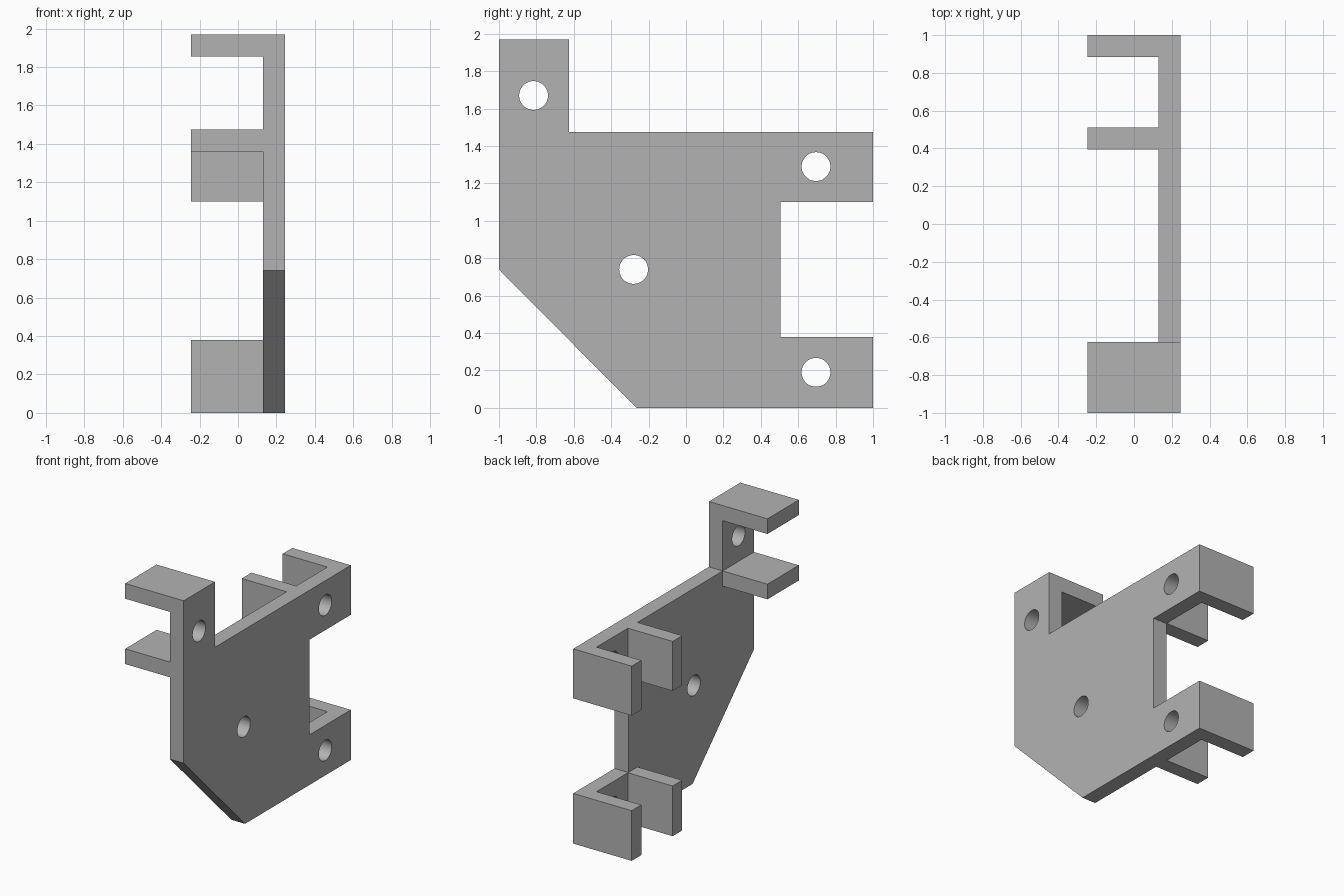
import bpy
import bmesh
from mathutils import Matrix, Vector

default = bpy.data.objects.get("Cube")
if default:
    bpy.data.objects.remove(default, do_unlink=True)

# Single flat grey
GREY = (0.45, 0.45, 0.45, 1)
grey = bpy.data.materials.new("plain grey")
grey.use_nodes = True
grey.diffuse_color = GREY
grey.node_tree.nodes["Principled BSDF"].inputs["Base Color"].default_value = GREY

OUTER, INNER = 0.245, 0.13    # plate faces along x
THICK = OUTER - INNER


def add_object(name, bm):
    bmesh.ops.recalc_face_normals(bm, faces=bm.faces)
    mesh = bpy.data.meshes.new(name)
    bm.to_mesh(mesh)
    bm.free()
    mesh.materials.append(grey)
    obj = bpy.data.objects.new(name, mesh)
    bpy.context.collection.objects.link(obj)
    return obj


def flange(name, y0, y1, z0, z1):
    """Box reaching from the plate's inner face to the far side."""
    bm = bmesh.new()
    bmesh.ops.create_cube(bm, size=1)
    bmesh.ops.scale(bm, vec=(INNER + OUTER, y1 - y0, z1 - z0), verts=bm.verts)
    bmesh.ops.translate(bm, vec=((INNER - OUTER) / 2, (y0 + y1) / 2, (z0 + z1) / 2),
                        verts=bm.verts)
    return add_object(name, bm)


# Plate outline in y, z
outline = [(-1, 0.74), (-0.265, 0), (1, 0), (1, 0.38), (0.505, 0.38), (0.505, 1.1),
           (1, 1.1), (1, 1.475), (-0.625, 1.475), (-0.625, 1.97), (-1, 1.97)]
bm = bmesh.new()
face = bm.faces.new([bm.verts.new((INNER, y, z)) for y, z in outline])
sweep = bmesh.ops.extrude_face_region(bm, geom=[face])
bmesh.ops.translate(bm, vec=(THICK, 0, 0),
                    verts=[v for v in sweep["geom"] if isinstance(v, bmesh.types.BMVert)])
plate = add_object("side_plate", bm)

# Screw holes through the plate
bm = bmesh.new()
for y, z in [(-0.815, 1.67), (0.695, 1.29), (0.695, 0.19), (-0.28, 0.74)]:
    place = Matrix.Translation(Vector((INNER, y, z))) @ Matrix.Rotation(1.5707963, 4, "Y")
    bmesh.ops.create_cone(bm, cap_ends=True, segments=48, radius1=0.077, radius2=0.077,
                          depth=0.5, matrix=place)
cutter = add_object("hole_cutter", bm)
cutter.hide_render = True

cut = plate.modifiers.new("holes", "BOOLEAN")
cut.operation = "DIFFERENCE"
cut.solver = "EXACT"
cut.object = cutter
bpy.context.view_layer.objects.active = plate
plate.select_set(True)
bpy.ops.object.modifier_apply(modifier=cut.name)
bpy.data.objects.remove(cutter, do_unlink=True)
bpy.ops.object.shade_smooth_by_angle()

# Two upright flange pairs at the back
for level, z0, z1 in [("upper", 1.1, 1.475), ("lower", 0, 0.38)]:
    flange(level + "_back_flange", 1 - THICK, 1, z0, z1)
    flange(level + "_inner_flange", 0.51 - THICK, 0.51, z0, z1)

# Level flange pair on the front post
flange("front_post_top_flange", -1, -0.625, 1.97 - THICK, 1.97)
flange("front_post_bottom_flange", -1, -0.625, 1.475 - THICK, 1.475)
